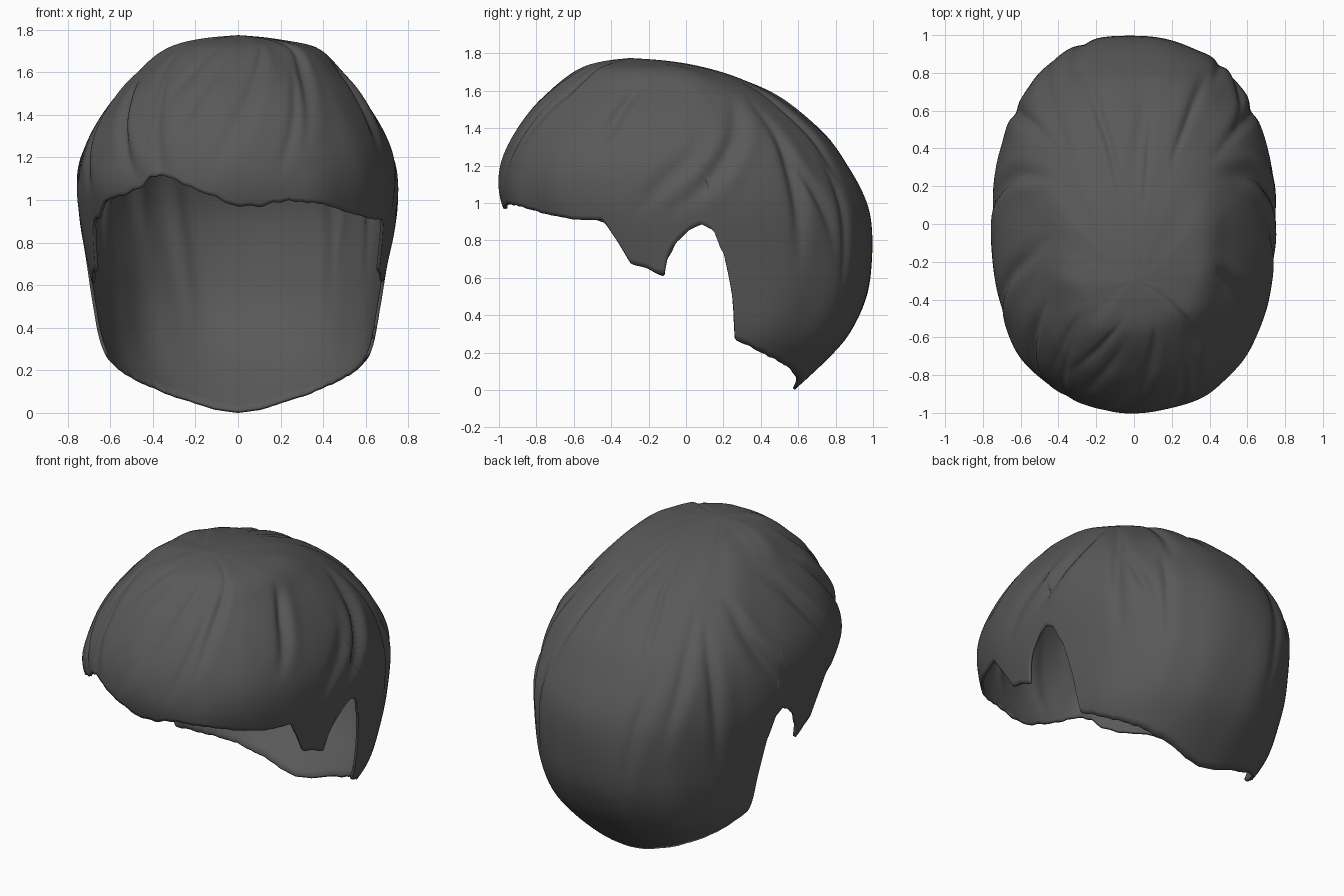
import bpy, bmesh, math, random
from mathutils import Vector, noise

if "Cube" in bpy.data.objects:
    bpy.data.objects.remove(bpy.data.objects["Cube"])

random.seed(4)
ROWS, COLS, EXP = 64, 520, 0.87

# Horizontal sections of the dome, crown to nape: z, half width, front y, back y
SECTIONS = [
    (1.775, 0, -.3, -.3), (1.76, .15, -.42, -.12), (1.73, .28, -.54, .06),
    (1.68, .38, -.63, .24), (1.6, .475, -.73, .43), (1.5, .57, -.83, .585),
    (1.35, .67, -.93, .76), (1.2, .73, -.985, .87), (1.05, .75, -.995, .95),
    (.9, .745, -.95, .99), (.7, .715, -.85, .995), (.5, .68, -.73, .965),
    (.3, .635, -.58, .87), (.15, .55, -.4, .74), (0, .42, -.22, .58)]

# Lower hem: degrees from the front, height. Sideburn, ear gap and nape are shared.
SIDE_HEM = [(65, .9), (67, .8), (69, .68), (75, .64), (79, .61), (81.5, .7), (86, .8),
            (92.5, .89), (95, .86), (95.8, .76), (96.4, .73), (96.7, .5), (97, .27),
            (107, .21), (118, .165), (130, .125), (142, .085), (155, .05), (168, .015), (180, 0)]
RIGHT_HEM = [(0, .97), (8, .975), (16, 1.0), (29, .98), (42, .94), (51, .92)] + SIDE_HEM
LEFT_HEM = [(9, 1.03), (20, 1.09), (27, 1.12), (31, 1.11), (35, 1.06), (44, 1.02), (53, .99),
            (60, .91)] + SIDE_HEM


def section(s):
    """Smoothly interpolated section at fractional index s."""
    i = min(int(s), len(SECTIONS) - 2)
    t = s - i
    p = [SECTIONS[max(0, min(len(SECTIONS) - 1, i + k))] for k in (-1, 0, 1, 2)]
    return [.5 * (2 * b + (c - a) * t + (2 * a - 5 * b + 4 * c - d) * t * t
                  + (3 * b - a - 3 * c + d) * t ** 3) for a, b, c, d in zip(*p)]


def depth_at(z):
    """Section index that lies at height z."""
    lo, hi = 0, len(SECTIONS) - 1
    for _ in range(30):
        mid = (lo + hi) / 2
        if section(mid)[0] > z:
            lo = mid
        else:
            hi = mid
    return lo


def spow(v):
    return math.copysign(abs(v) ** EXP, v)


def resample(points, count):
    """Even spacing along the hem so that the steep ear edges stay clean."""
    dist = [0]
    for (a, z), (b, w) in zip(points, points[1:]):
        dist.append(dist[-1] + math.hypot((b - a) / 40, w - z))
    out, k = [], 0
    for i in range(count):
        d = dist[-1] * i / count
        while dist[k + 1] < d:
            k += 1
        t = (d - dist[k]) / (dist[k + 1] - dist[k])
        out.append(tuple(p + (q - p) * t for p, q in zip(points[k], points[k + 1])))
    return out


# Strand grooves: azimuth, centre depth, half length, sweep per section, depth, width
# Main side locks, combed forward on both sides
grooves = [(74, 5.1, 2, -6, .03, 3), (106, 6.6, 2.6, -9, .035, 3.5), (90, 7.2, 2, -8, .02, 3.5),
           (127, 7.5, 3.2, -2, .03, 2.6), (-52, 6, 2, 9, .03, 3), (-80, 6, 2.5, 7, .03, 3),
           (-108, 6.4, 2.6, 8, .032, 3.5), (-128, 7.5, 3, 3, .025, 2.6)]
# Finer strands over the fringe and the back
for n in range(32):
    az = -180 + 11.25 * n + random.uniform(-4, 4)
    if 58 < abs(az) < 132:
        continue
    front = abs(az) < 90
    sweep = (-5 if az > -25 else 4) if front else random.uniform(-2, 3)
    depth = random.uniform(.008, .016) if front else random.uniform(.012, .024)
    grooves.append((az, random.uniform(3.2, 6) if front else random.uniform(3.5, 9),
                    random.uniform(2, 3.6), sweep, depth, random.uniform(2.2, 3.2)))


def relief(a, s):
    """Overlapping locks: sharp groove on one side, soft swell on the other."""
    d = 0
    for az, mid, half, sweep, depth, width in grooves:
        u = (s - mid) / half
        if abs(u) < 1:
            x = (a - az - sweep * (s - mid) + 180) % 360 - 180
            w = (1 - u * u) ** 2
            d -= depth * w * math.exp(-(x / width) ** 2)
            if x > 0:
                d += .35 * depth * w * math.exp(-((x - 6) / 4) ** 2)
    # rolled lock above the left temple, fuller crown on the right
    d += .02 * math.exp(-((a + 50) / 13) ** 2 - ((s - 7.8) / .8) ** 2)
    d += .03 * math.exp(-((a - 95) / 45) ** 2 - ((s - 2.8) / 1.2) ** 2)
    r = math.radians(a)
    d += .012 * noise.noise(Vector((3 * math.sin(r), 3 * math.cos(r), s * .35)))
    return d * min(1, s / 2.5) * max(0, min(1, (13.5 - s) / 2))


# Hair shell
hem = resample([(-a, z) for a, z in reversed(LEFT_HEM)] + RIGHT_HEM, COLS)
bm = bmesh.new()
crown = bm.verts.new((0, -.3, SECTIONS[0][0]))
columns = []
for a, z in hem:
    z += .012 * noise.noise(Vector((a * .25, z * 6, 2))) * min(1, z * 5)
    s_end, r, col = depth_at(max(z, 0)), math.radians(a), []
    for j in range(1, ROWS + 1):
        s = s_end * j / ROWS
        h, w, yf, yb = section(s)
        c, length = (yf + yb) / 2, (yb - yf) / 2
        out = Vector((math.sin(r), -math.cos(r), max(0, 1 - s / 6)))
        p = Vector((w * spow(math.sin(r)), c - length * spow(math.cos(r)), h))
        col.append(bm.verts.new(p + out.normalized() * relief(a, s)))
    columns.append(col)
for i, col in enumerate(columns):
    nxt = columns[(i + 1) % COLS]
    bm.faces.new((crown, col[0], nxt[0]))
    for j in range(ROWS - 1):
        bm.faces.new((col[j], col[j + 1], nxt[j + 1], nxt[j]))
mesh = bpy.data.meshes.new("hair_shell")
bm.to_mesh(mesh)
bm.free()
hair = bpy.data.objects.new("hair_shell", mesh)
bpy.context.collection.objects.link(hair)

# Dark grey colour
dark = bpy.data.materials.new("dark_grey")
dark.diffuse_color = (.1, .1, .1, 1)
dark.use_nodes = True
dark.node_tree.nodes["Principled BSDF"].inputs["Base Color"].default_value = dark.diffuse_color
mesh.materials.append(dark)

# Thin wall towards the head
solid = hair.modifiers.new("thickness", 'SOLIDIFY')
solid.thickness, solid.offset = .015, -1

bpy.context.view_layer.objects.active = hair
hair.select_set(True)
bpy.ops.object.shade_smooth_by_angle(angle=math.radians(50))
